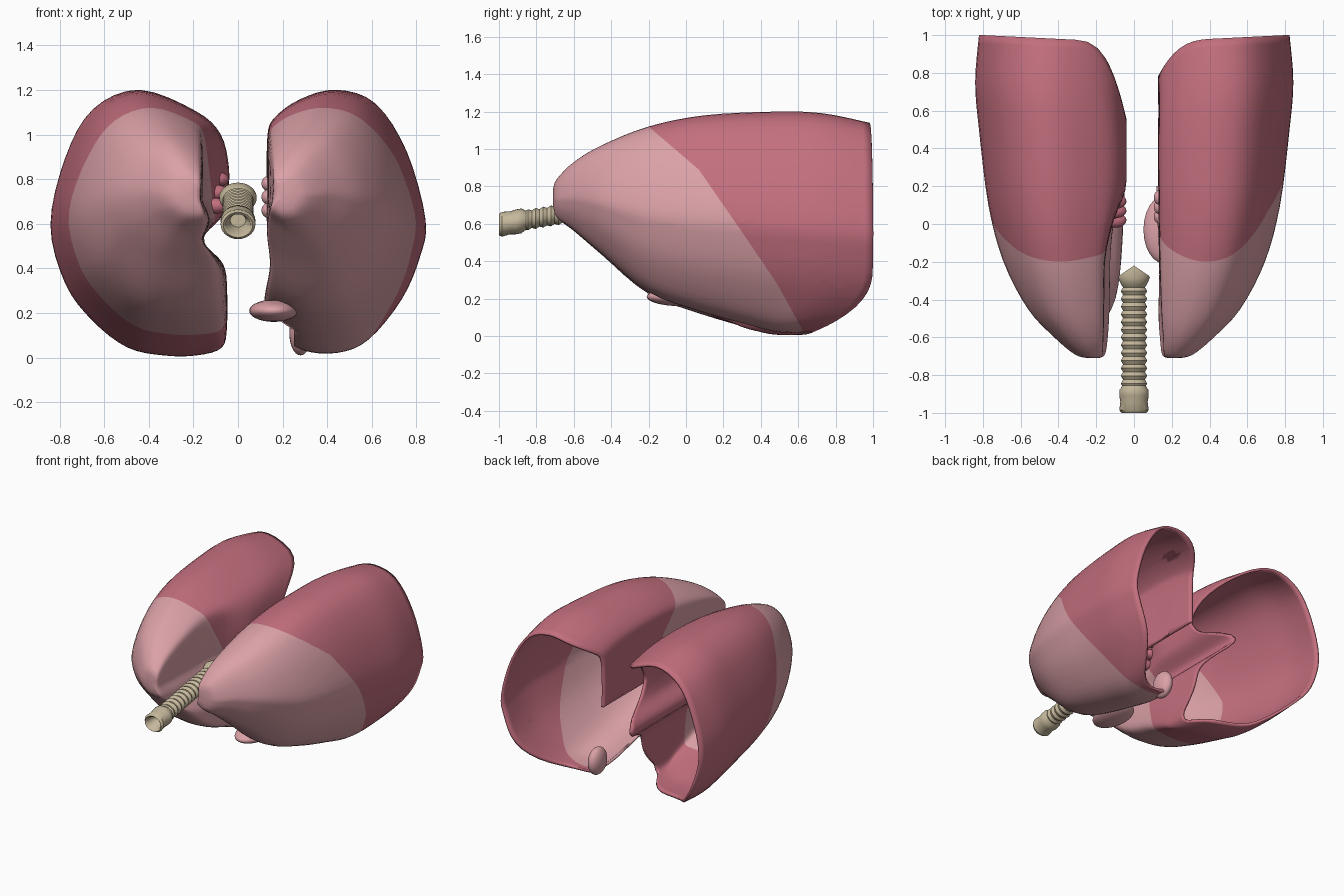
import bpy, bmesh, math
from mathutils import Vector

cube = bpy.data.objects.get("Cube")
if cube:
    bpy.data.objects.remove(cube, do_unlink=True)


def material(name, rgb):
    m = bpy.data.materials.new(name)
    m.use_nodes = True
    m.diffuse_color = (*rgb, 1)
    m.node_tree.nodes["Principled BSDF"].inputs["Base Color"].default_value = (*rgb, 1)
    return m


LIGHT = material("light pink", (0.71, 0.36, 0.39))
DARK = material("deep pink", (0.55, 0.16, 0.21))
TAN = material("cartilage tan", (0.56, 0.48, 0.33))


def smooth(points, steps, closed=False):
    """Catmull-Rom curve through points of any dimension."""
    n = len(points)
    pick = (lambda i: points[i % n]) if closed else (lambda i: points[max(0, min(n - 1, i))])
    out = []
    for i in range(n if closed else n - 1):
        p = [pick(i + k) for k in (-1, 0, 1, 2)]
        for s in range(steps):
            t = s / steps
            out.append([b + 0.5 * t * (c - a + t * (2 * a - 5 * b + 4 * c - d + t * (3 * (b - c) + d - a)))
                        for a, b, c, d in zip(*p)])
    if not closed:
        out.append(list(points[-1]))
    return out


def loft(bm, rings, cap_end=True):
    """Skin a list of rings, given as lists of BMVerts."""
    n = len(rings[0])
    for a, b in zip(rings, rings[1:]):
        for i in range(n):
            j = (i + 1) % n
            bm.faces.new((a[i], a[j], b[j], b[i]))
    bm.faces.new(rings[0][::-1])
    if cap_end:
        bm.faces.new(rings[-1])
    bmesh.ops.recalc_face_normals(bm, faces=bm.faces)


def finish(bm, name, mats, angle=50):
    mesh = bpy.data.meshes.new(name)
    bm.to_mesh(mesh)
    bm.free()
    ob = bpy.data.objects.new(name, mesh)
    bpy.context.collection.objects.link(ob)
    for m in mats:
        mesh.materials.append(m)
    bpy.ops.object.select_all(action='DESELECT')
    ob.select_set(True)
    bpy.context.view_layer.objects.active = ob
    bpy.ops.object.shade_smooth_by_angle(angle=math.radians(angle))
    return ob


def bump(a, centre, width):
    return math.exp(-((a - centre) / width) ** 2)


def ramp(a, low, high):
    t = max(0, min(1, (a - low) / (high - low)))
    return t * t * (3 - 2 * t)


# Lung stations: y, inner x, outer x, bottom z, top z
STATIONS = [(-.71, .17, .24, .69, .79), (-.69, .13, .31, .63, .84), (-.6, .11, .42, .56, .93),
            (-.45, .08, .56, .43, 1.02), (-.2, .05, .69, .22, 1.12), (.1, .03, .77, .11, 1.18),
            (.5, .02, .82, .03, 1.2), (.75, .02, .84, 0, 1.19), (1, .02, .82, 0, 1.14)]
# Cross-sections: across from the inner side, and up
LEFT = [(.52, 1), (.73, .95), (.9, .77), (1, .52), (.97, .38), (.87, .22), (.69, .07), (.52, .02), (.33, .03),
        (.16, .1), (.03, .16), (.04, .25), (.08, .36), (.1, .5), (.1, .65), (.11, .82), (.16, .89), (.32, .965)]
RIGHT = [(.52, 1), (.77, .93), (.92, .75), (1, .5), (.92, .28), (.77, .14), (.58, .04), (.38, .01), (.2, .01),
         (.05, .04), (.01, .12), (.01, .26), (.02, .36), (.03, .45), (.03, .54), (.01, .62), (0, .7),
         (.06, .83), (.21, .92)]


def left_inner(y, z):
    return .105 + .03 * bump(z, .42, .12)


def right_inner(y, z):
    """Inner face with a notch, leaning away near the apex."""
    upper = .15 - .14 * ramp(y, -.25, .42)
    return .02 + (upper - .02) * ramp(z, .55, .72) + .13 * bump(z, .53, .09)


def cut(bm, at, normal):
    bmesh.ops.bisect_plane(bm, geom=bm.verts[:] + bm.edges[:] + bm.faces[:], plane_co=at, plane_no=normal)


def lung(name, side, profile, inner, edge_x, edge_drop, seam, opening=None):
    """Thin two-lobed shell, open at the base."""
    section = smooth(profile, 4, closed=True)
    bm = bmesh.new()

    def rim(x, z):
        low = .35 * max(0, 1 - z / .36) ** 2.5
        medial = edge_drop * max(0, min(1, 1 - (x - edge_x) / .3)) ** 3
        return max(.45, .96 + .05 * x - low - medial)

    def place(u, v, y, x0, x1, z0, z1):
        z = z0 + v * (z1 - z0)
        a, b = x0 + u * (x1 - x0), inner(y, z)
        x = (a + b + math.hypot(a - b, .05)) / 2
        return Vector((side * x, y * (rim(x, z) if y > 0 else 1), z))

    loft(bm, [[bm.verts.new(place(u, v, *st)) for u, v in section] for st in smooth(STATIONS, 4)], cap_end=False)
    # cut the bent, slanted seam between the lobes and colour behind it
    planes = []
    for (y0, z0), (y1, z1) in zip(seam, seam[1:]):
        at, normal = Vector((0, y0, z0)), Vector((0, z0 - z1, y1 - y0)).normalized()
        planes.append((at, normal))
        cut(bm, at, normal)
    for f in bm.faces:
        c = f.calc_center_median()
        f.material_index = int(any((c - at).dot(normal) > 0 for at, normal in planes))
    # hollow for the heart in the inner wall
    if opening:
        corner = Vector(opening)
        for axis in ((1, 0, 0), (0, 1, 0), (0, 0, 1)):
            cut(bm, corner, axis)
        gone = []
        for f in bm.faces:
            d = f.calc_center_median() - corner
            if d.x < 0 and d.y > 0 and d.z < 0:
                gone.append(f)
        bmesh.ops.delete(bm, geom=gone, context='FACES')
    ob = finish(bm, name, [LIGHT, DARK])
    wall = ob.modifiers.new("wall", 'SOLIDIFY')
    wall.thickness = .018
    wall.offset = -1


lung("left_lung", 1, LEFT, left_inner, .12, .2, [(-.2, 1.12), (.08, .88), (.29, .57), (.47, .31), (.63, .02)],
     opening=(.25, .2, .6))
lung("right_lung", -1, RIGHT, right_inner, .02, .5, [(-.2, 1.12), (.06, .6), (.13, .12)])


# Windpipe: ringed tube with a flared mouth and a forked inner end
def windpipe():
    bm = bmesh.new()
    n = 28

    def ring(y, rx, rz, fork=0):
        z = .595 + (y + 1) * .17
        out = []
        for i in range(n):
            t = 2 * math.pi * i / n
            c, s = math.cos(t), math.sin(t)
            out.append(bm.verts.new((rx * c, y + fork * (1 - abs(c)), z + rz * s)))
        return out

    rings = [ring(-.88, .035, .03), ring(-.99, .055, .045)]
    for y, r in [(-1, .066), (-.985, .078), (-.94, .072), (-.91, .078), (-.88, .078), (-.865, .066)]:
        rings.append(ring(y, r, r * .85))
    steps = 52
    for k in range(steps):
        r = .064 + .006 * math.sin(math.pi * k / 2)
        rings.append(ring(-.855 + .53 * k / steps, r, r * .8))
    rings += [ring(-.32, .068, .058), ring(-.285, .084, .068), ring(-.275, .08, .06, .055)]
    loft(bm, rings)
    finish(bm, "windpipe", [TAN], 40)


windpipe()


def blob(name, loc, size, mat):
    bm = bmesh.new()
    bmesh.ops.create_uvsphere(bm, u_segments=24, v_segments=14, radius=1)
    for v in bm.verts:
        v.co = Vector([c * s + o for c, s, o in zip(v.co, size, loc)])
    finish(bm, name, [mat])


# Small lobe tips and vessel stubs on the inner faces
blob("left_lobe_tip", (.28, .64, .11), (.05, .09, .1), LIGHT)
blob("left_lingula", (.16, -.03, .21), (.11, .18, .05), LIGHT)
for k, z in enumerate((.68, .74, .8)):
    blob(f"right_vessel_{k + 1}", (-.1, .02 + .05 * k, z), (.06, .04, .035), DARK)
    blob(f"left_vessel_{k + 1}", (.14, .04 + .05 * k, z - .02), (.035, .04, .035), LIGHT)
